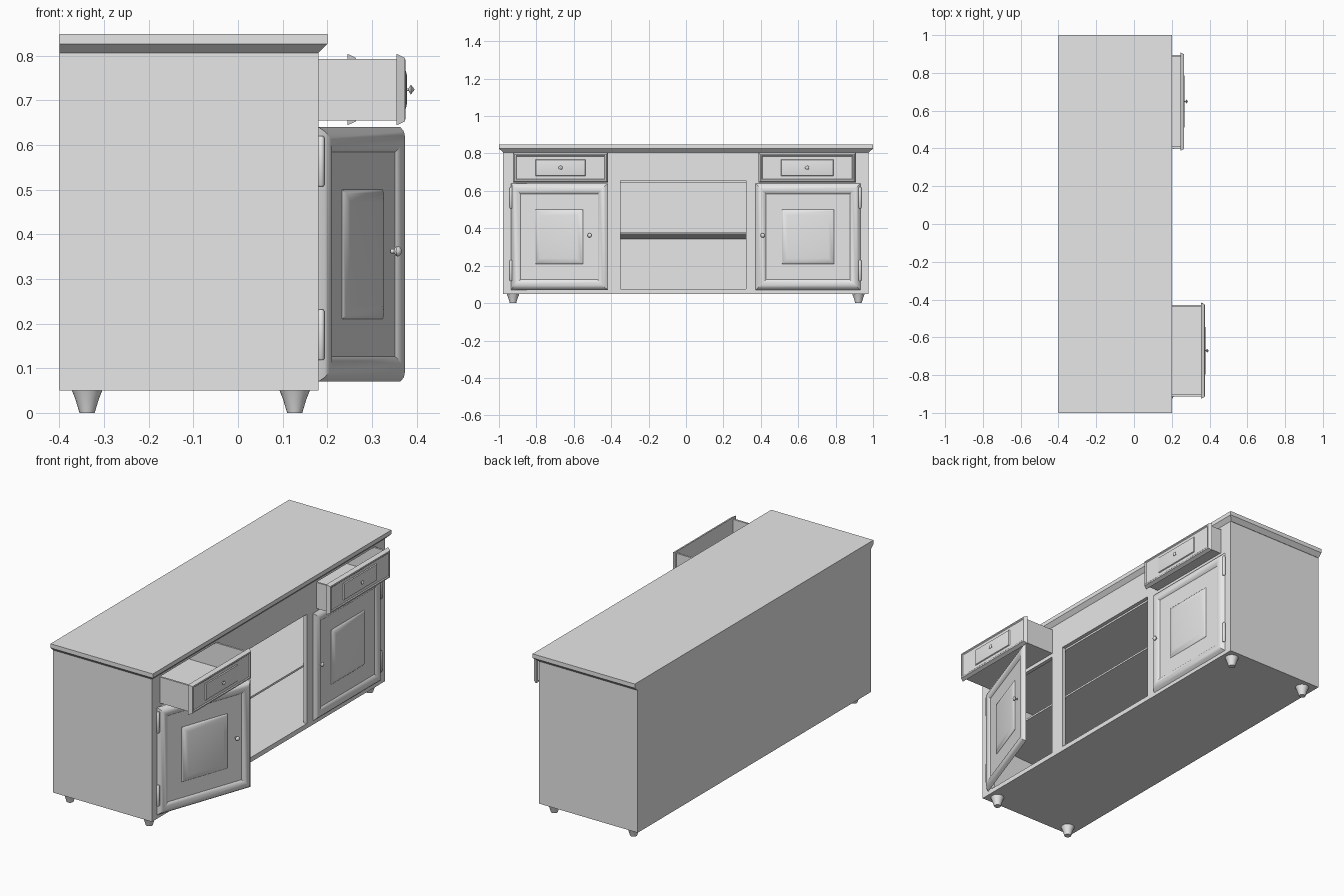
import bpy, bmesh, math
from mathutils import Matrix, Vector

cube = bpy.data.objects.get("Cube")
if cube:
    bpy.data.objects.remove(cube, do_unlink=True)

grey = bpy.data.materials.new("plain_grey")
grey.use_nodes = True
COLOUR = (0.8, 0.8, 0.8, 1)
grey.diffuse_color = COLOUR
grey.node_tree.nodes["Principled BSDF"].inputs["Base Color"].default_value = COLOUR


def loft(name, rings, matrix=None, smooth=0):
    """Skin a stack of equal-sized rings and cap both ends."""
    bm = bmesh.new()
    loops = [[bm.verts.new(p) for p in ring] for ring in rings]
    n = len(loops[0])
    for a, b in zip(loops, loops[1:]):
        for i in range(n):
            j = (i + 1) % n
            bm.faces.new((a[i], a[j], b[j], b[i]))
    bm.faces.new(loops[0][::-1])
    bm.faces.new(loops[-1])
    if matrix:
        bm.transform(matrix)
    bmesh.ops.recalc_face_normals(bm, faces=bm.faces)
    mesh = bpy.data.meshes.new(name)
    bm.to_mesh(mesh)
    bm.free()
    mesh.materials.append(grey)
    obj = bpy.data.objects.new(name, mesh)
    bpy.context.collection.objects.link(obj)
    if smooth:
        bpy.ops.object.select_all(action="DESELECT")
        obj.select_set(True)
        bpy.context.view_layer.objects.active = obj
        bpy.ops.object.shade_smooth_by_angle(angle=math.radians(smooth))
    return obj


def rect(x, y0, y1, z0, z1):
    return [(x, y0, z0), (x, y1, z0), (x, y1, z1), (x, y0, z1)]


def box(name, x0, x1, y0, y1, z0, z1, matrix=None):
    return loft(name, [rect(x0, y0, y1, z0, z1), rect(x1, y0, y1, z0, z1)], matrix)


def moulded_panel(name, w, h, profile, matrix):
    """Rectangle in the yz plane, rising along +x by (inset, height) steps."""
    rings = [rect(t, s, w - s, s, h - s) for s, t in profile]
    return loft(name, rings, matrix, 40)


def turned(name, profile, matrix, sides=16):
    """Round part around local z from (height, radius) points."""
    rings = [[(r * math.cos(math.tau * i / sides), r * math.sin(math.tau * i / sides), z)
              for i in range(sides)] for z, r in profile]
    return loft(name, rings, matrix, 50)


def place(x, y, z):
    return Matrix.Translation(Vector((x, y, z)))


FORWARD = Matrix.Rotation(math.pi / 2, 4, "Y")
LOW, HIGH = -0.978, 0.976      # outer ends of the carcass
FRONT, BACK, TOP = 0.18, -0.4, 0.806

# Worktop with chamfered underside on the ends and front
loft("worktop", [[(BACK, -e, z), (x, -e, z), (x, e, z), (BACK, e, z)]
                 for x, e, z in ((0.18, 0.978, TOP), (0.2, 1, 0.826), (0.2, 1, 0.848))])

# Carcass: one open interior behind a face frame
box("back_panel", BACK, -0.38, LOW, HIGH, 0.05, TOP)
box("side_panel_low", -0.38, 0.16, LOW, LOW + 0.02, 0.05, TOP)
box("side_panel_high", -0.38, 0.16, HIGH - 0.02, HIGH, 0.05, TOP)
box("floor_board", -0.38, FRONT, LOW + 0.02, HIGH - 0.02, 0.05, 0.075)
box("ceiling_board", -0.38, 0.16, LOW + 0.02, HIGH - 0.02, 0.645, 0.655)
loft("shelf", [rect(-0.38, LOW + 0.02, HIGH - 0.02, 0.343, 0.353),
               rect(0.16, LOW + 0.02, HIGH - 0.02, 0.37, 0.38)])

# Face frame
for y0, y1 in ((LOW, -0.91), (-0.43, -0.35), (0.32, 0.4), (0.9, HIGH)):
    box("stile", 0.16, FRONT, y0, y1, 0.05, TOP)
box("apron", 0.16, FRONT, -0.35, 0.32, 0.655, TOP)
for y0, y1 in ((-0.91, -0.43), (0.4, 0.9)):
    box("middle_rail", 0.16, FRONT, y0, y1, 0.635, 0.655)
    box("top_rail", 0.16, FRONT, y0, y1, 0.795, TOP)

# Tapered feet
for x in (-0.338, 0.127):
    for y in (-0.925, 0.922):
        turned("foot", [(0, 0.017), (0.03, 0.026), (0.05, 0.034)], place(x, y, 0))

DOOR_KNOB = [(0, 0.005), (0.008, 0.005), (0.011, 0.01), (0.016, 0.012),
             (0.021, 0.009), (0.024, 0.003)]
DRAWER_KNOB = [(0, 0.003), (0.008, 0.003), (0.013, 0.011), (0.021, 0.001)]
DOOR = [(0, 0), (0.01, 0.012), (0.024, 0.02), (0.04, 0.018), (0.053, 0.01),
        (0.056, 0.007), (0.14, 0.007), (0.148, 0.014), (0.17, 0.018)]
DRAWER = [(0, 0), (0.009, 0.019), (0.016, 0.02), (0.02, 0.016)]


def door(name, width, matrix, knob_y):
    moulded_panel(name, width, 0.57, DOOR, matrix)
    turned(name + "_knob", DOOR_KNOB, matrix @ place(0.012, knob_y, 0.292) @ FORWARD)


# One door ajar, one closed
door("open_door", 0.55,
     place(FRONT, -0.935, 0.07) @ Matrix.Rotation(math.radians(-19.5), 4, "Z"), 0.455)
door("closed_door", 0.56, place(FRONT, 0.372, 0.07), 0.038)

# Hinges
for y in (-0.935, 0.93):
    for z in (0.118, 0.507):
        turned("hinge", [(0, 0.005), (0.004, 0.008), (0.109, 0.008), (0.113, 0.005)],
               place(0.186, y, z), 10)


def drawer(name, x, y0, y1):
    """Open tray with a moulded front whose rear face sits at x."""
    a, b, back = y0 + 0.013, y1 - 0.013, x - 0.5
    box(name + "_bottom", back, x, a, b, 0.655, 0.665)
    box(name + "_back", back, back + 0.01, a, b, 0.665, 0.793)
    for s in (a, b - 0.01):
        box(name + "_side", back + 0.01, x, s, s + 0.01, 0.665, 0.793)
    w, h = y1 - y0, 0.16
    m = place(x, y0, 0.644)
    moulded_panel(name + "_front", w, h, DRAWER, m)
    # Raised centre field
    loft(name + "_field", [rect(t, 0.12 + s, w - 0.12 - s, 0.035 + s, h - 0.035 - s)
                           for s, t in ((0, 0.015), (0.003, 0.021), (0.012, 0.023))], m, 40)
    turned(name + "_knob", DRAWER_KNOB, m @ place(0.019, w / 2, h / 2) @ FORWARD, 10)


drawer("pulled_drawer", 0.355, -0.925, -0.416)
drawer("ajar_drawer", 0.245, 0.388, 0.908)
